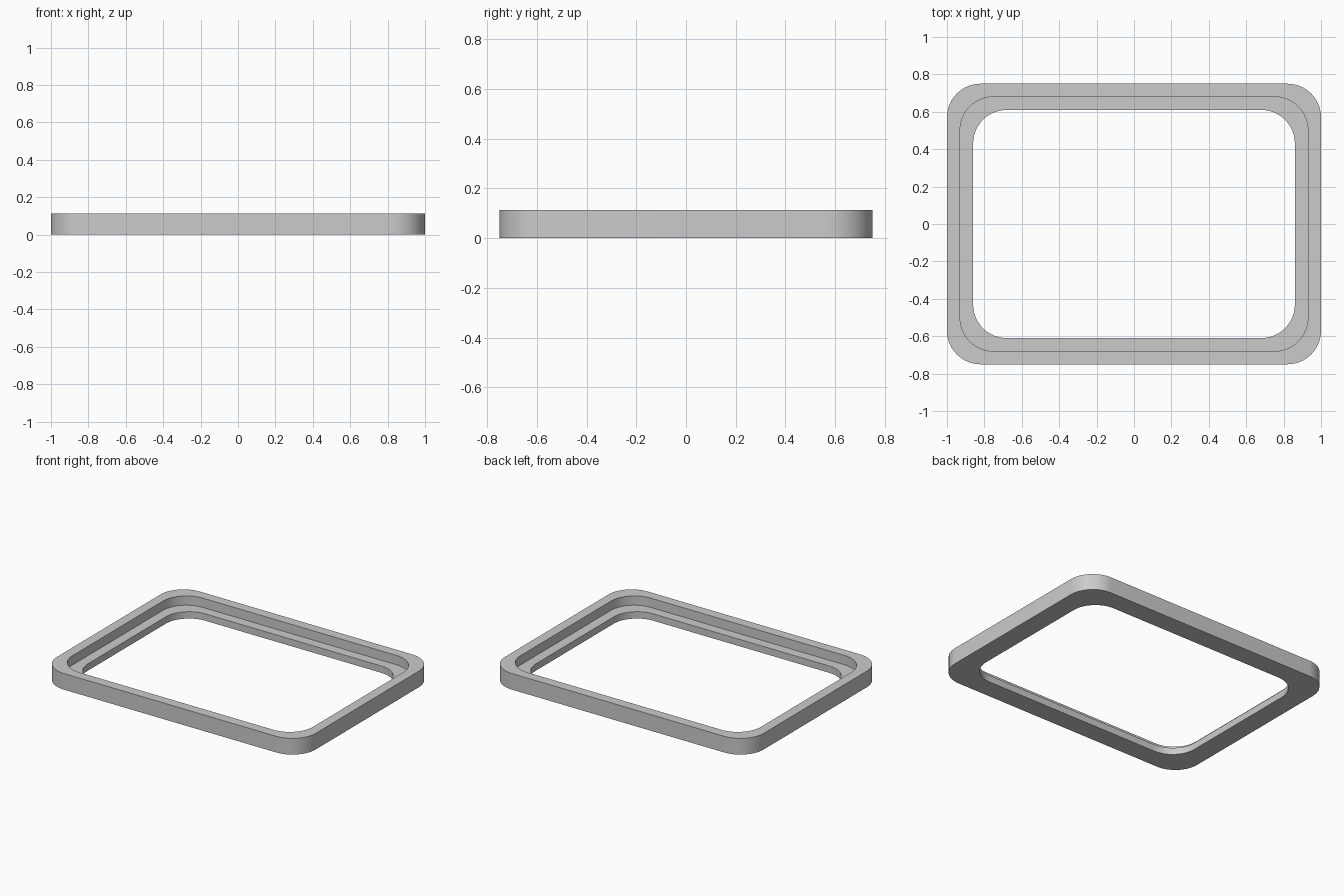
import bpy
import bmesh
import math

cube = bpy.data.objects.get("Cube")
if cube:
    bpy.data.objects.remove(cube, do_unlink=True)

HALF_X, HALF_Y, RADIUS, STEPS = 1.0, 0.75, 0.18, 16
HEIGHT, LEDGE, STEP = 0.113, 0.048, 0.07

# Plain grey material
grey = bpy.data.materials.new("plain grey")
grey.use_nodes = True
colour = (0.6, 0.6, 0.6, 1)
grey.diffuse_color = colour
grey.node_tree.nodes["Principled BSDF"].inputs["Base Color"].default_value = colour


def rounded_ring(bm, inset, z):
    """Closed loop of vertices around a rounded rectangle."""
    cx, cy = HALF_X - inset - RADIUS, HALF_Y - inset - RADIUS
    ring = []
    for quarter, (sx, sy) in enumerate(((1, 1), (-1, 1), (-1, -1), (1, -1))):
        for i in range(STEPS + 1):
            a = (quarter + i / STEPS) * math.pi / 2
            ring.append(bm.verts.new((sx * cx + RADIUS * math.cos(a),
                                      sy * cy + RADIUS * math.sin(a), z)))
    return ring


# Frame: stepped cross-section (inset, height) swept around the rounded outline
section = [(0, 0), (0, HEIGHT), (STEP, HEIGHT), (STEP, LEDGE),
           (2 * STEP, LEDGE), (2 * STEP, 0)]
bm = bmesh.new()
rings = [rounded_ring(bm, inset, z) for inset, z in section]
for a, b in zip(rings, rings[1:] + rings[:1]):
    for i in range(len(a)):
        j = (i + 1) % len(a)
        bm.faces.new((a[i], a[j], b[j], b[i]))
bmesh.ops.recalc_face_normals(bm, faces=bm.faces)

mesh = bpy.data.meshes.new("rebated_frame")
bm.to_mesh(mesh)
bm.free()
mesh.materials.append(grey)
frame = bpy.data.objects.new("rebated_frame", mesh)
bpy.context.collection.objects.link(frame)

# Smooth corners, crisp edges
bpy.context.view_layer.objects.active = frame
frame.select_set(True)
bpy.ops.object.shade_smooth_by_angle(angle=math.radians(30))
